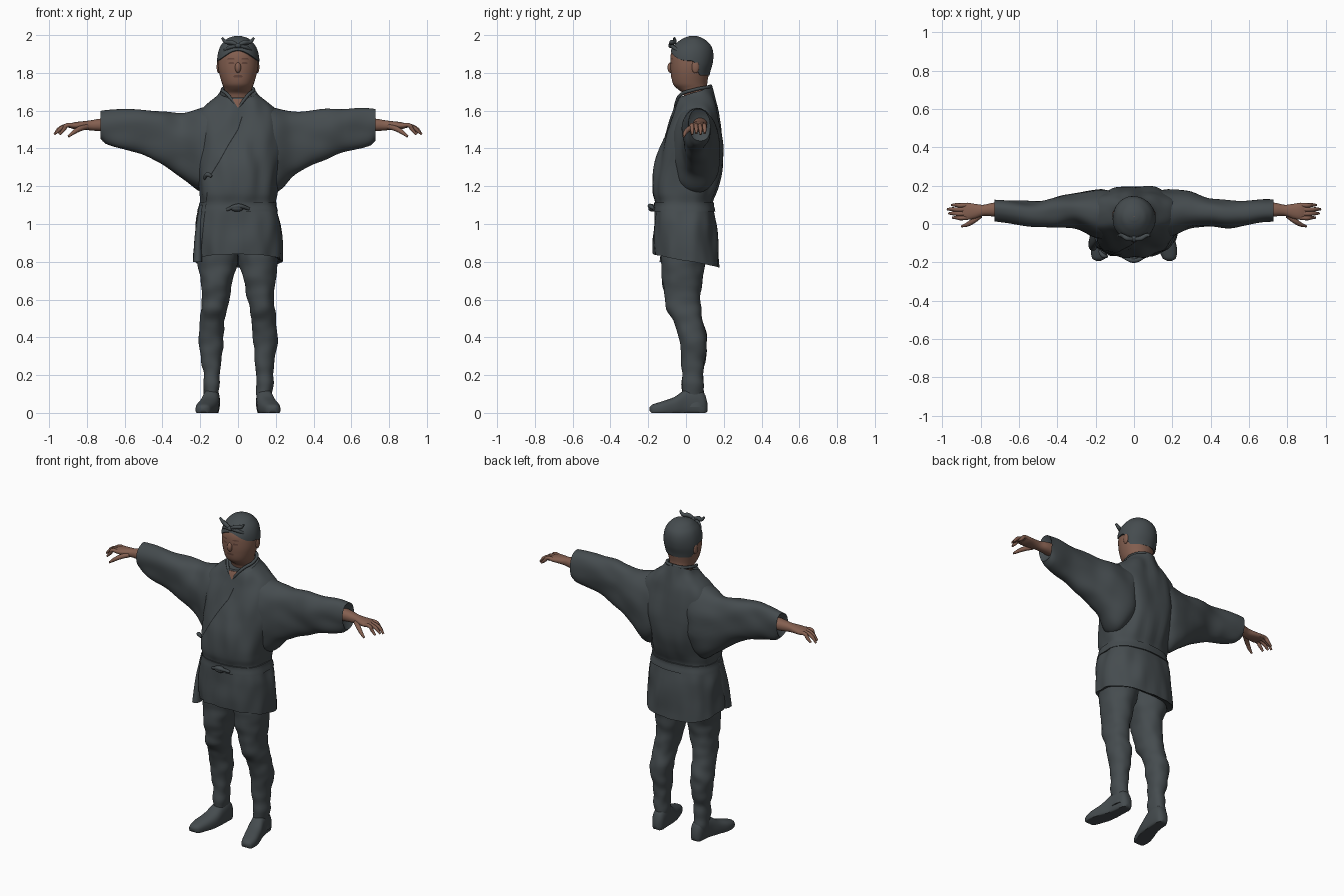
import bpy, bmesh, math
from mathutils import Vector, noise
from mathutils.bvhtree import BVHTree

cube = bpy.data.objects.get("Cube")
if cube:
    bpy.data.objects.remove(cube)


def material(name, rgb):
    m = bpy.data.materials.new(name)
    m.use_nodes = True
    m.diffuse_color = (*rgb, 1)
    bsdf = next(n for n in m.node_tree.nodes if n.type == 'BSDF_PRINCIPLED')
    bsdf.inputs["Base Color"].default_value = (*rgb, 1)
    bsdf.inputs["Roughness"].default_value = 0.9
    return m


CLOTH = material("slate_cloth", (.060, .072, .078))
SEAM = material("dark_seam", (.015, .018, .020))
SKIN = material("tan_skin", (.23, .115, .080))
SHADE = material("brown_face_detail", (.13, .062, .045))
made = []


def add(name, bm, mat):
    bmesh.ops.recalc_face_normals(bm, faces=bm.faces)
    me = bpy.data.meshes.new(name)
    bm.to_mesh(me)
    ob = bpy.data.objects.new(name, me)
    bpy.context.collection.objects.link(ob)
    me.materials.append(mat)
    made.append(ob)
    tree = BVHTree.FromBMesh(bm)
    bm.free()
    return tree


def profile(keys, t):
    """Smooth interpolation of section bounds along the axis."""
    t = min(max(t, keys[0][0]), keys[-1][0])
    i = next(k for k in range(len(keys) - 1) if t <= keys[k + 1][0])
    k0, k1 = keys[i], keys[i + 1]
    kp, kn = keys[max(i - 1, 0)], keys[min(i + 2, len(keys) - 1)]
    h = k1[0] - k0[0]
    u = (t - k0[0]) / h
    out = []
    for c in range(1, 5):
        m0 = (k1[c] - kp[c]) / (k1[0] - kp[0]) * h
        m1 = (kn[c] - k0[c]) / (kn[0] - k0[0]) * h
        out.append((1 + 2 * u) * (1 - u) ** 2 * k0[c] + u * (1 - u) ** 2 * m0
                   + u * u * (3 - 2 * u) * k1[c] + u * u * (u - 1) * m1)
    return out


def loft(name, keys, mat, axis='z', s=1, lo=None, hi=None, power=2.2, rows=40,
         seg=48, grow=0, fold=0, freq=(14, 14, 6), caps=(0, 0)):
    """Skin rounded sections (t, a0, a1, b0, b1) along an axis."""
    lo = lo or (lambda a: keys[0][0])
    hi = hi or (lambda a: keys[-1][0])
    place = {'z': lambda t, a, b: (s * a, b, t), 'x': lambda t, a, b: (s * t, a, b),
             'y': lambda t, a, b: (s * a, t, b)}[axis]
    bm = bmesh.new()
    rings = []
    for r in range(rows + 1):
        ring = []
        for k in range(seg):
            ang = 2 * math.pi * k / seg
            t = lo(ang) + (hi(ang) - lo(ang)) * r / rows
            a0, a1, b0, b1 = profile(keys, t)
            c, d = math.cos(ang), math.sin(ang)
            c, d = (math.copysign(abs(v) ** (2 / power), v) for v in (c, d))
            ra, rb = (a1 - a0) / 2 + grow, (b1 - b0) / 2 + grow
            p = Vector(place(t, (a0 + a1) / 2 + ra * c, (b0 + b1) / 2 + rb * d))
            f = fold * noise.noise(Vector(p[j] * freq[j] for j in range(3)))
            p = Vector(place(t, (a0 + a1) / 2 + (ra + f) * c, (b0 + b1) / 2 + (rb + f) * d))
            p.z = max(p.z, 0)
            ring.append(bm.verts.new(p))
        rings.append(ring)
    for q, w in zip(rings, rings[1:]):
        for k in range(seg):
            n = (k + 1) % seg
            bm.faces.new((q[k], q[n], w[n], w[k]))
    for ring, off in zip((rings[0], rings[-1]), caps):
        mid = sum((v.co for v in ring), Vector()) / seg
        tip = bm.verts.new(mid + Vector(place(off, 0, 0)))
        for k in range(seg):
            bm.faces.new((ring[k], ring[(k + 1) % seg], tip))
    return add(name, bm, mat)


def ribbon(name, rows, mat, tree, lift=.003, across=6, steps=6):
    """Thin patch laid on the front of a surface; rows are (x_left, x_right, z)."""
    bm = bmesh.new()
    grid = []
    for p, q in zip(rows, rows[1:]):
        for i in range(steps + 1):
            xl, xr, z = (m + (n - m) * i / steps for m, n in zip(p, q))
            line = []
            for j in range(across + 1):
                x = xl + (xr - xl) * j / across
                hit = tree.ray_cast(Vector((x, -1, z)), Vector((0, 1, 0)))[0]
                y = hit.y if hit else 0
                line.append(bm.verts.new((x, y - lift, z)))
            grid.append(line)
    for q, w in zip(grid, grid[1:]):
        for j in range(across):
            bm.faces.new((q[j], q[j + 1], w[j + 1], w[j]))
    bmesh.ops.remove_doubles(bm, verts=bm.verts, dist=1e-5)
    add(name, bm, mat)


def tube(name, pts, radii, mat, s=1):
    cu = bpy.data.curves.new(name, 'CURVE')
    cu.dimensions, cu.bevel_depth, cu.bevel_resolution = '3D', 1, 3
    cu.use_fill_caps = True
    sp = cu.splines.new('BEZIER')
    sp.bezier_points.add(len(pts) - 1)
    for bp, p, r in zip(sp.bezier_points, pts, radii):
        bp.co, bp.radius = (s * p[0], p[1], p[2]), r
        bp.handle_left_type = bp.handle_right_type = 'AUTO'
    ob = bpy.data.objects.new(name, cu)
    bpy.context.collection.objects.link(ob)
    cu.materials.append(mat)


def ball(name, at, size, mat):
    bm = bmesh.new()
    bmesh.ops.create_uvsphere(bm, u_segments=20, v_segments=12, radius=1)
    for v in bm.verts:
        v.co = Vector(v.co[i] * size[i] + at[i] for i in range(3))
    add(name, bm, mat)


# Robe: skirt, belted waist, bloused chest and sloping shoulders
def sides(rows):
    return [(t, -w, w, b0, b1) for t, w, b0, b1 in rows]

ROBE = sides([(.77, .235, -.165, .175), (.90, .228, -.175, .165), (1.0, .222, -.17, .16),
              (1.07, .205, -.168, .152), (1.11, .195, -.165, .145), (1.16, .20, -.18, .16),
              (1.22, .205, -.18, .175), (1.3, .215, -.165, .188), (1.4, .23, -.135, .193),
              (1.5, .235, -.10, .188), (1.56, .222, -.08, .18), (1.61, .19, -.06, .17),
              (1.65, .15, -.045, .157), (1.685, .105, -.03, .145), (1.73, .08, -.02, .13)])
robe = loft("robe", ROBE, CLOTH, lo=lambda a: .805 - .035 * math.sin(a),
            hi=lambda a: 1.70 + .03 * math.sin(a), rows=80, seg=72, power=2.4,
            fold=.016, freq=(13, 13, 5), caps=(.08, -.03))
loft("belt", ROBE, CLOTH, lo=lambda a: 1.065, hi=lambda a: 1.115, rows=6, power=2.4,
     grow=.006, fold=.010, freq=(13, 13, 5))
ball("belt_knot", (-.005, -.178, 1.085), (.035, .022, .02), CLOTH)
tube("belt_tie", [(-.06, -.17, 1.075), (0, -.19, 1.095), (.06, -.168, 1.08)],
     (.008, .013, .008), CLOTH)

# Neck opening, crossed front edge and skirt overlap
ribbon("neck_opening", [(-.001, .001, 1.615), (-.045, .045, 1.685)], SKIN, robe)
LINE = [(.022, 1.57), (0, 1.50), (-.05, 1.42), (-.10, 1.33), (-.15, 1.25)]
ribbon("front_edge_seam", [(x - .003, x + .003, z) for x, z in LINE], SEAM, robe, .004, 1)
ribbon("front_lapel", [(x - .001, x + .032, z) for x, z in LINE], CLOTH, robe, .0025)
ribbon("skirt_overlap_seam", [(-.165, -.160, 1.17), (-.185, -.180, 1.0), (-.20, -.194, .84)],
       SEAM, robe, .004, 1)
for s in (-1, 1):
    tube("collar_edge", [(0, -.058, 1.612), (.025, -.05, 1.648), (.055, -.027, 1.685),
                         (.083, .04, 1.71), (.05, .115, 1.725), (0, .13, 1.73)],
         (.004, .008, .009, .009, .009, .009), CLOTH, s)
tube("side_tie", [(-.14, -.17, 1.25), (-.16, -.165, 1.262), (-.18, -.14, 1.24)],
     (.008, .012, .008), CLOTH)
loft("side_flap", [(.80, -.238, -.19, -.14, -.07), (.95, -.228, -.19, -.12, -.03),
                   (1.1, -.205, -.18, -.09, -.02)], CLOTH, rows=12, seg=24)

# Head, neck and face
HEAD = sides([(1.60, .07, .0, .11), (1.69, .072, -.015, .115), (1.715, .073, -.045, .115),
              (1.74, .083, -.068, .112), (1.80, .100, -.08, .122), (1.85, .106, -.083, .135),
              (1.90, .102, -.08, .138), (1.94, .088, -.062, .128), (1.97, .064, -.03, .103),
              (1.985, .044, -.004, .08), (1.995, .012, .025, .05)])
head = loft("head", HEAD, SKIN, rows=50, power=2.05)
ball("nose", (0, -.082, 1.828), (.016, .016, .028), SKIN)
ribbon("mouth", [(-.02, .02, 1.776), (-.026, .026, 1.782), (-.016, .016, 1.789)], SHADE, head, .002)
for s in (-1, 1):
    ball("ear", (s * .103, .05, 1.832), (.010, .02, .034), SKIN)
    ribbon("eye", [(s * .025, s * .045, 1.846), (s * .018, s * .053, 1.851),
                   (s * .025, s * .045, 1.857)], SHADE, head, .002)
    ribbon("brow", [(s * .018, s * .058, 1.872), (s * .022, s * .05, 1.88)], SHADE, head, .002)


# Head cloth with a raised brow edge, low nape and a tied bow
def cloth_edge(a):
    d = math.sin(a)
    u = min(max((d - .05) / .5, 0), 1)
    return 1.865 + .055 * max(-d, 0) ** 3 - .08 * u * u * (3 - 2 * u)

loft("head_cloth", HEAD, CLOTH, lo=cloth_edge, rows=40, power=2.05, grow=.006, fold=.003)
ball("bow_knot", (0, -.078, 1.945), (.018, .016, .014), CLOTH)
for s in (-1, 1):
    tube("bow_tail", [(0, -.08, 1.947), (.035, -.075, 1.962), (.065, -.06, 1.965), (.085, -.062, 1.985)],
         (.008, .013, .011, .006), CLOTH, s)
    tube("bow_band", [(0, -.08, 1.945), (.045, -.065, 1.935), (.088, -.02, 1.905)],
         (.010, .010, .006), CLOTH, s)

# Limbs, built once per side
SLEEVE = [(.08, -.05, .15, 1.28, 1.635), (.14, -.07, .175, 1.2, 1.63), (.20, -.065, .175, 1.17, 1.612),
          (.30, -.02, .16, 1.25, 1.592), (.40, -.017, .14, 1.322, 1.603), (.50, -.015, .12, 1.363, 1.61),
          (.60, -.003, .118, 1.39, 1.61), (.70, .012, .125, 1.42, 1.608), (.728, .016, .127, 1.445, 1.604)]
LEG = [(.03, .10, .18, -.02, .10), (.10, .10, .18, -.022, .095), (.2, .095, .185, -.02, .09),
       (.3, .085, .197, -.025, .105), (.4, .075, .205, -.04, .11), (.48, .074, .2, -.062, .088),
       (.54, .062, .198, -.10, .08), (.6, .05, .192, -.108, .075), (.7, .028, .197, -.125, .085),
       (.8, .004, .212, -.13, .10), (.92, .0, .2, -.13, .11)]
FOOT = [(-.192, .172, .198, .01, .03), (-.182, .152, .217, -.01, .042), (-.13, .128, .224, -.02, .06),
        (-.06, .105, .207, -.02, .085), (0, .098, .188, -.02, .125), (.06, .096, .178, -.02, .13),
        (.1, .103, .168, -.02, .10), (.114, .122, .15, .01, .05)]
HAND = [(.66, .035, .115, 1.485, 1.565), (.74, .04, .11, 1.492, 1.556), (.785, .042, .1, 1.496, 1.548),
        (.83, .028, .105, 1.50, 1.543), (.87, .022, .11, 1.503, 1.538), (.895, .03, .105, 1.51, 1.53)]
for s, side in ((1, "left"), (-1, "right")):
    loft(side + "_sleeve", SLEEVE, CLOTH, 'x', s, power=2.3, rows=50, fold=.014,
         freq=(7, 10, 10), caps=(0, -.06))
    loft(side + "_leg", LEG, CLOTH, s=s, rows=60, fold=.009, freq=(12, 12, 16))
    loft(side + "_shoe", FOOT, CLOTH, 'y', s, power=2.5, rows=30, seg=36)
    loft(side + "_hand", HAND, SKIN, 'x', s, rows=20, seg=28)
    for i, reach in enumerate((.945, .965, .972, .95)):
        y = .033 + .022 * i
        tube(side + "_finger", [(.865, y, 1.521), (.91, y - .002, 1.52), (reach - .025, y, 1.503),
                                (reach, y, 1.474 + .006 * (i % 2))], (.012, .0115, .0105, .006), SKIN, s)
    tube(side + "_thumb", [(.80, .045, 1.515), (.84, .015, 1.503), (.87, -.003, 1.485), (.898, -.012, 1.463)],
         (.014, .014, .011, .006), SKIN, s)

# Smooth shading with sharp rims
bpy.ops.object.select_all(action='DESELECT')
for ob in made:
    ob.select_set(True)
bpy.context.view_layer.objects.active = made[0]
bpy.ops.object.shade_smooth_by_angle(angle=math.radians(50))
